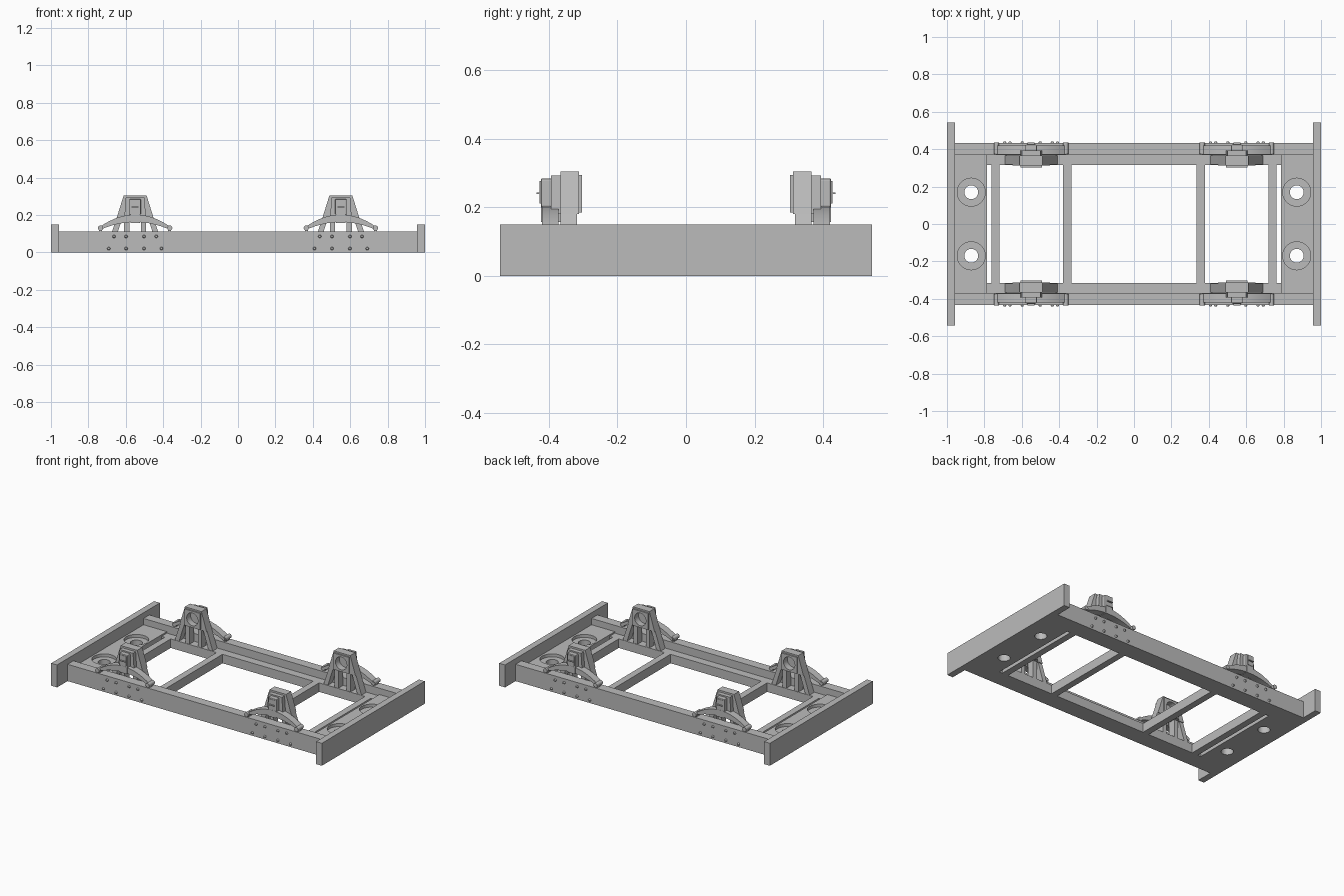
import bpy, bmesh, math
from mathutils import Matrix

cube = bpy.data.objects.get("Cube")
if cube:
    bpy.data.objects.remove(cube, do_unlink=True)

steel = bpy.data.materials.new("grey_steel")
steel.use_nodes = True
grey = (0.5, 0.5, 0.5, 1)
steel.diffuse_color = grey
steel.node_tree.nodes["Principled BSDF"].inputs["Base Color"].default_value = grey


def finish(name, bm):
    bmesh.ops.recalc_face_normals(bm, faces=bm.faces)
    mesh = bpy.data.meshes.new(name)
    bm.to_mesh(mesh)
    bm.free()
    mesh.materials.append(steel)
    obj = bpy.data.objects.new(name, mesh)
    bpy.context.collection.objects.link(obj)
    return obj


def prism(name, points, y0, y1):
    """Extrude an x-z outline from y0 to y1."""
    bm = bmesh.new()
    face = bm.faces.new([bm.verts.new((x, y0, z)) for x, z in points])
    new = bmesh.ops.extrude_face_region(bm, geom=[face])["geom"]
    verts = [v for v in new if isinstance(v, bmesh.types.BMVert)]
    bmesh.ops.translate(bm, verts=verts, vec=(0, y1 - y0, 0))
    return finish(name, bm)


def box(name, x0, x1, y0, y1, z0, z1):
    return prism(name, [(x0, z0), (x1, z0), (x1, z1), (x0, z1)], y0, y1)


def rod(name, centre, radius, length, axis="Z", radius2=None, sides=32):
    bm = bmesh.new()
    turn = Matrix.Rotation(math.pi / 2, 4, "X") if axis == "Y" else Matrix()
    bmesh.ops.create_cone(bm, cap_ends=True, segments=sides, radius1=radius,
                          radius2=radius if radius2 is None else radius2,
                          depth=length, matrix=Matrix.Translation(centre) @ turn)
    return finish(name, bm)


def cut(obj, cutter):
    mod = obj.modifiers.new("cut", "BOOLEAN")
    mod.operation = "DIFFERENCE"
    mod.solver = "EXACT"
    mod.object = cutter
    cutter.hide_render = True
    cutter.hide_set(True)
    cutter.display_type = "WIRE"


def smooth(obj):
    bpy.ops.object.select_all(action="DESELECT")
    obj.select_set(True)
    bpy.context.view_layer.objects.active = obj
    bpy.ops.object.shade_smooth_by_angle(angle=math.radians(35))


# End beams and drilled end plates
for side, s in (("left", 1), ("right", -1)):
    box(f"{side}_end_beam", s * 0.957, s, -0.543, 0.543, 0, 0.15)
    plate = box(f"{side}_end_plate", s * 0.785, s * 0.957, -0.37, 0.37, 0, 0.07)
    for y in (-0.17, 0.17):
        cut(plate, rod("hole_cutter", (s * 0.87, y, 0.03), 0.037, 0.2))
        cut(plate, rod("recess_cutter", (s * 0.87, y, 0.075), 0.075, 0.05))
    # Cross bars
    for label, x in (("outer", 0.74), ("inner", 0.357)):
        box(f"{side}_{label}_cross_bar", s * (x - 0.022), s * (x + 0.022),
            -0.32, 0.32, 0, 0.06)

# Side rails with their inner ledges
for side, s in (("front", -1), ("back", 1)):
    box(f"{side}_side_rail", -0.957, 0.957, s * 0.37, s * 0.432, 0, 0.112)
    box(f"{side}_inner_ledge", -0.785, 0.785, s * 0.315, s * 0.37, 0, 0.06)


def spring_leaf(cx, half, z_end, z_mid, thick, steps=16):
    """Arched leaf outline that thins towards its ends."""
    ts = [-1 + 2 * i / steps for i in range(steps + 1)]
    top = [(cx + half * t, z_mid - (z_mid - z_end) * t * t) for t in ts]
    low = [(x, z - thick * (1 - 0.6 * t * t)) for (x, z), t in zip(top, ts)]
    return top + low[::-1]


def axle_unit(tag, cx, s):
    # Pedestal: head, splayed legs, ribs and foot
    head = prism(f"{tag}_pedestal_head",
                 [(cx - 0.1, 0.18), (cx + 0.1, 0.18), (cx + 0.061, 0.305),
                  (cx - 0.061, 0.305)], s * 0.312, s * 0.366)
    for d in (-1, 1):
        prism(f"{tag}_pedestal_leg",
              [(cx + d * 0.142, 0.055), (cx + d * 0.1, 0.18),
               (cx + d * 0.07, 0.18), (cx + d * 0.11, 0.055)], s * 0.318, s * 0.366)
        box(f"{tag}_pedestal_rib", cx + d * 0.045 - 0.014, cx + d * 0.045 + 0.014,
            s * 0.318, s * 0.366, 0.055, 0.182)
    # Bearing plate with a round bore
    bearing = box(f"{tag}_bearing_plate", cx - 0.057, cx + 0.057,
                  s * 0.303, s * 0.32, 0.185, 0.295)
    bore = rod("bore_cutter", (cx, s * 0.31, 0.24), 0.042, 0.07, "Y")
    cut(bearing, bore)
    cut(head, bore)
    # Axle box and its cover
    prism(f"{tag}_axle_box",
          [(cx - 0.058, 0.18), (cx + 0.058, 0.18), (cx + 0.05, 0.293),
           (cx - 0.05, 0.293)], s * 0.364, s * 0.394)
    cover = box(f"{tag}_axle_box_cover", cx - 0.031, cx + 0.031,
                s * 0.39, s * 0.424, 0.2, 0.285)
    bevel = cover.modifiers.new("round", "BEVEL")
    bevel.width = 0.006
    bevel.segments = 2
    box(f"{tag}_cover_panel", cx - 0.021, cx + 0.021, s * 0.423, s * 0.427, 0.212, 0.277)
    box(f"{tag}_cover_latch", cx - 0.019, cx + 0.019, s * 0.426, s * 0.436, 0.239, 0.244)
    # Leaf spring, centre clamp and end pins
    smooth(prism(f"{tag}_leaf_spring", spring_leaf(cx, 0.19, 0.135, 0.202, 0.04),
                 s * 0.372, s * 0.42))
    box(f"{tag}_spring_clamp", cx - 0.026, cx + 0.026, s * 0.366, s * 0.424, 0.158, 0.205)
    for d in (-1, 1):
        smooth(rod(f"{tag}_spring_pin", (cx + d * 0.185, s * 0.405, 0.13),
                   0.014, 0.06, "Y", sides=16))
        box(f"{tag}_spring_shackle", cx + d * 0.185 - 0.008, cx + d * 0.185 + 0.008,
            s * 0.385, s * 0.425, 0.1, 0.125)
    # Rivets on the rail
    for z, offsets in ((0.085, (0.048, 0.113)), (0.02, (0.048, 0.141))):
        for off in offsets:
            for d in (-1, 1):
                r = (0.01, 0.006) if s > 0 else (0.006, 0.01)
                smooth(rod(f"{tag}_rivet", (cx + d * off, s * 0.435, z),
                           r[1], 0.014, "Y", r[0], 12))


for end, cx in (("left", 0.55), ("right", -0.55)):
    for face, s in (("front", -1), ("back", 1)):
        axle_unit(f"{face}_{end}", cx, s)
